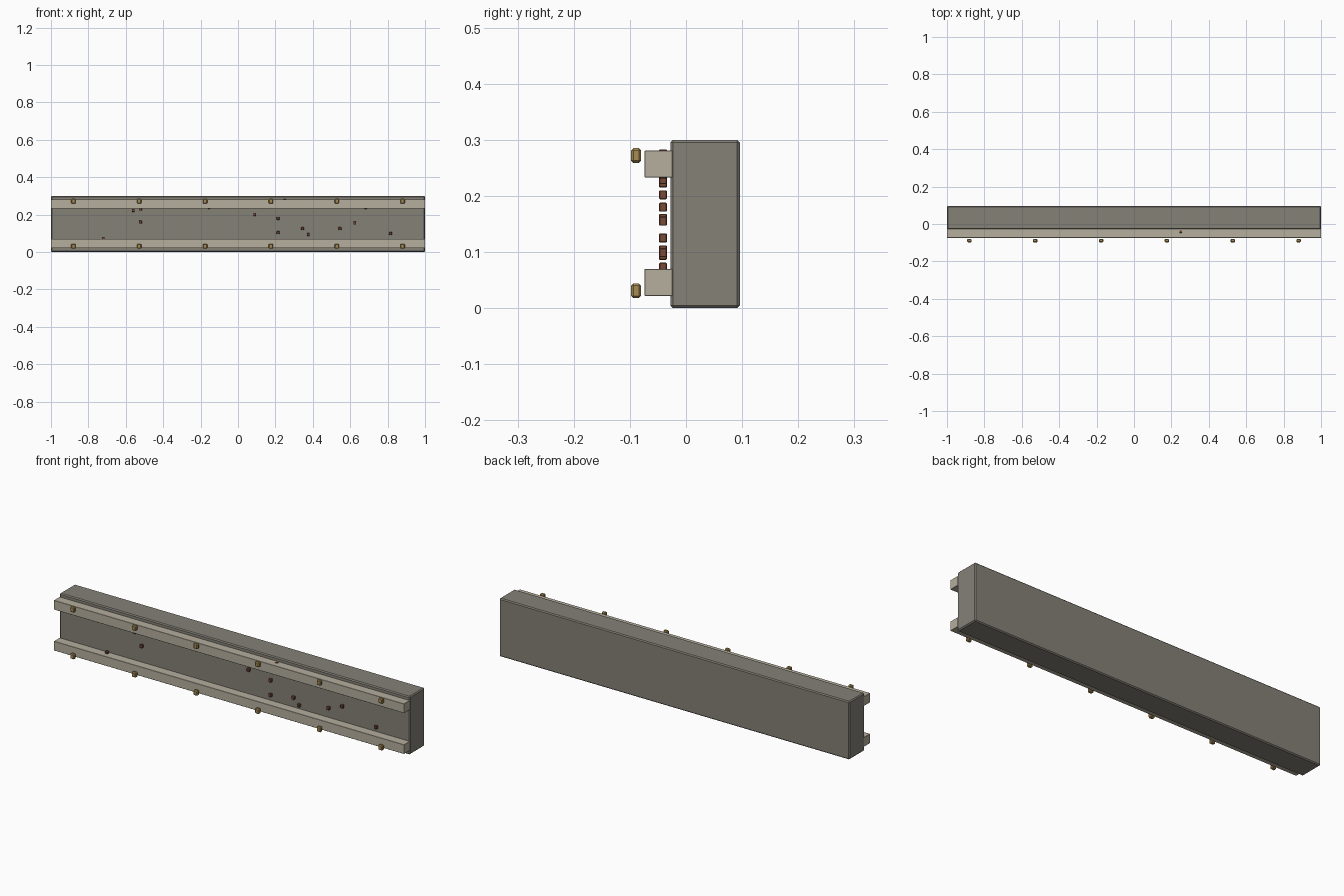
import bpy

cube = bpy.data.objects.get("Cube")
if cube:
    bpy.data.objects.remove(cube, do_unlink=True)


def material(name, rgb):
    mat = bpy.data.materials.new(name)
    mat.use_nodes = True
    mat.diffuse_color = (*rgb, 1)
    mat.node_tree.nodes["Principled BSDF"].inputs["Base Color"].default_value = (*rgb, 1)
    return mat


stone = material("grey_stone", (0.235, 0.22, 0.187))
pale = material("pale_trim", (0.46, 0.425, 0.34))
brass = material("brass", (0.39, 0.26, 0.085))
rust = material("rust", (0.19, 0.07, 0.04))


def box(name, centre, size, mat, bevel=0):
    bpy.ops.mesh.primitive_cube_add(size=1, location=centre)
    obj = bpy.context.object
    obj.name = name
    obj.scale = size
    bpy.ops.object.transform_apply(location=False, rotation=False, scale=True)
    obj.data.materials.append(mat)
    if bevel:
        mod = obj.modifiers.new("Bevel", "BEVEL")
        mod.width = bevel
        mod.segments = 1
    return obj


# Main slab
box("slab", (0, 0.034, 0.15), (2, 0.124, 0.3), stone, 0.005)

# Two rails along the front, each with a row of studs
for label, rail_z, stud_z in (("lower", 0.046, 0.031), ("upper", 0.257, 0.272)):
    box(label + "_rail", (0, -0.049, rail_z), (2, 0.05, 0.048), pale, 0.001)
    for i in range(6):
        x = -0.88 + i * 0.352
        box(f"{label}_stud_{i + 1}", (x, -0.089, stud_z), (0.024, 0.018, 0.026), brass, 0.004)

# Rust flecks scattered in front of the recessed panel
flecks = [(-0.72, 0.073), (-0.56, 0.223), (-0.522, 0.229), (-0.522, 0.16),
          (-0.155, 0.239), (0.09, 0.202), (0.214, 0.18), (0.214, 0.104),
          (0.345, 0.125), (0.376, 0.094), (0.545, 0.125), (0.624, 0.155),
          (0.684, 0.239), (0.816, 0.099), (0.25, 0.275)]
for i, (x, z) in enumerate(flecks):
    box(f"rust_fleck_{i + 1}", (x, -0.041, z), (0.015, 0.014, 0.016), rust, 0.0015)
